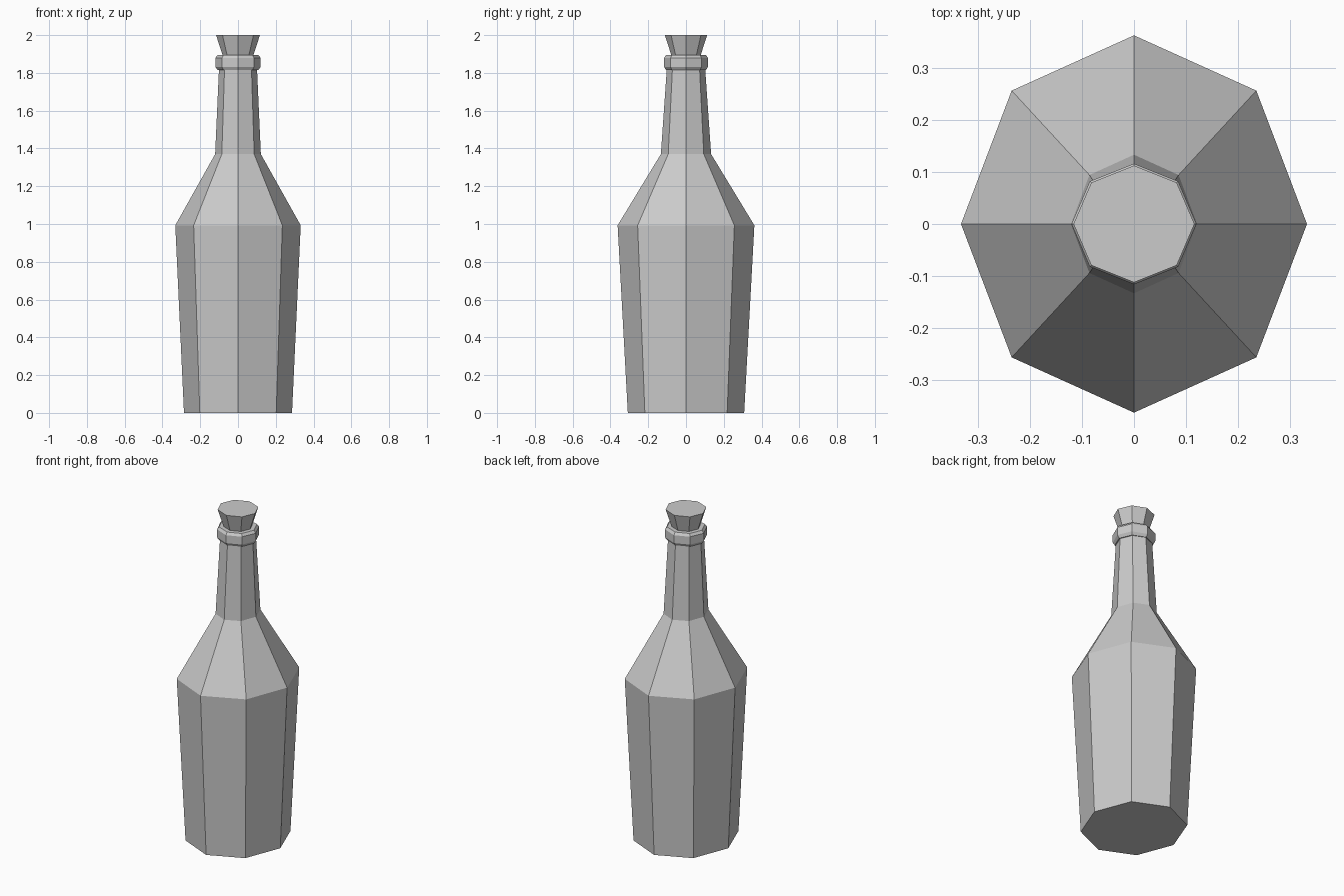
import bpy, bmesh
from math import cos, sin, pi

if "Cube" in bpy.data.objects:
    bpy.data.objects.remove(bpy.data.objects["Cube"])

SIDES = 8


def lathe(name, profile):
    """Stack octagonal rings (z, x radius, y radius), bridge them and cap both ends."""
    bm = bmesh.new()
    rings = [[bm.verts.new((rx * cos(2 * pi * i / SIDES), ry * sin(2 * pi * i / SIDES), z))
              for i in range(SIDES)] for z, rx, ry in profile]
    for a, b in zip(rings, rings[1:]):
        for i in range(SIDES):
            j = (i + 1) % SIDES
            bm.faces.new((a[i], a[j], b[j], b[i]))
    bm.faces.new(rings[0][::-1])
    bm.faces.new(rings[-1])
    mesh = bpy.data.meshes.new(name)
    bm.to_mesh(mesh)
    bm.free()
    obj = bpy.data.objects.new(name, mesh)
    bpy.context.collection.objects.link(obj)
    return obj


# Tapered body, shoulder, neck and bevelled lip in one continuous profile
lathe("bottle", [
    (0.00, 0.286, 0.308),
    (0.993, 0.332, 0.362),
    (1.37, 0.121, 0.133),
    (1.815, 0.101, 0.102),
    (1.815, 0.108, 0.106),
    (1.832, 0.120, 0.116),
    (1.88, 0.120, 0.116),
    (1.895, 0.108, 0.105),
])

# Flared stopper seated in the lip
lathe("stopper", [
    (1.87, 0.074, 0.070),
    (2.00, 0.116, 0.112),
])
